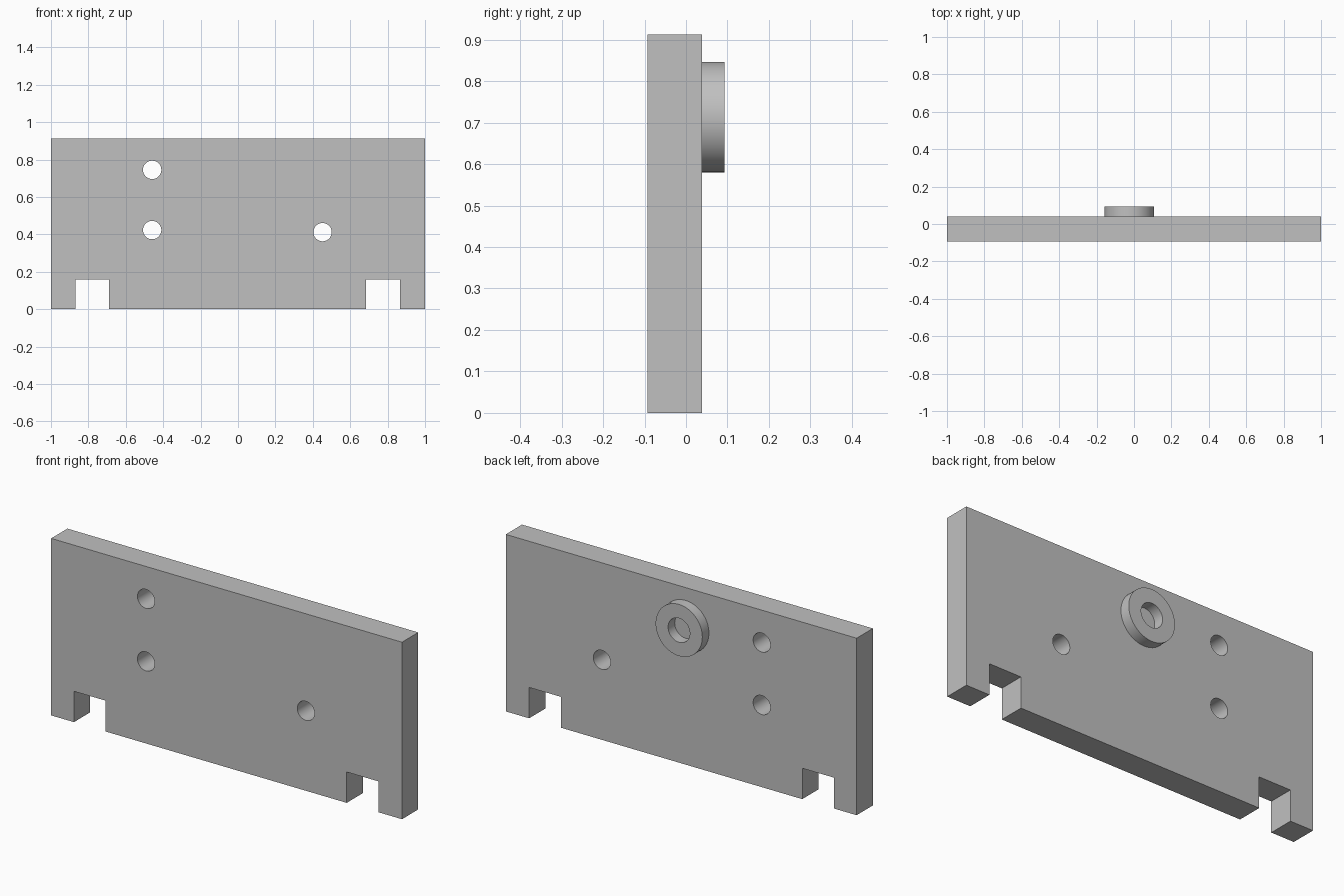
import bpy
import math

if "Cube" in bpy.data.objects:
    bpy.data.objects.remove(bpy.data.objects["Cube"], do_unlink=True)

WIDTH, HEIGHT = 2.0, 0.912
FRONT, BACK, BOSS_END = -0.093, 0.039, 0.093
BOSS_X, BOSS_Z = -0.025, 0.713

grey = bpy.data.materials.new("plain grey")
grey.use_nodes = True
grey.diffuse_color = (0.53, 0.53, 0.53, 1)
grey.node_tree.nodes["Principled BSDF"].inputs["Base Color"].default_value = grey.diffuse_color


def box(name, x0, x1, y0, y1, z0, z1):
    bpy.ops.mesh.primitive_cube_add(
        size=1, location=((x0 + x1) / 2, (y0 + y1) / 2, (z0 + z1) / 2))
    ob = bpy.context.object
    ob.name = name
    ob.scale = (x1 - x0, y1 - y0, z1 - z0)
    bpy.ops.object.transform_apply(location=True, rotation=True, scale=True)
    ob.data.materials.append(grey)
    return ob


def cylinder(name, x, z, radius, y0, y1):
    bpy.ops.mesh.primitive_cylinder_add(
        vertices=64, radius=radius, depth=y1 - y0,
        location=(x, (y0 + y1) / 2, z), rotation=(math.pi / 2, 0, 0))
    ob = bpy.context.object
    ob.name = name
    bpy.ops.object.transform_apply(location=True, rotation=True, scale=True)
    ob.data.materials.append(grey)
    return ob


def activate(ob):
    bpy.ops.object.select_all(action="DESELECT")
    ob.select_set(True)
    bpy.context.view_layer.objects.active = ob


def cut(target, cutter):
    cutter.hide_render = True
    activate(target)
    mod = target.modifiers.new("cut", "BOOLEAN")
    mod.operation = "DIFFERENCE"
    mod.solver = "EXACT"
    mod.object = cutter
    bpy.ops.object.modifier_apply(modifier=mod.name)
    bpy.data.objects.remove(cutter, do_unlink=True)


def smooth(ob):
    activate(ob)
    bpy.ops.object.shade_smooth_by_angle(angle=math.radians(30))


# Upright plate
plate = box("plate", -WIDTH / 2, WIDTH / 2, FRONT, BACK, 0, HEIGHT)

# Two notches in the bottom edge
for x0, x1 in ((-0.87, -0.69), (0.685, 0.867)):
    cut(plate, box("notch_cutter", x0, x1, -0.3, 0.3, -0.2, 0.159))

# Three through holes
for x, z in ((-0.459, 0.745), (-0.459, 0.423), (0.452, 0.412)):
    cut(plate, cylinder("hole_cutter", x, z, 0.049, -0.3, 0.3))
smooth(plate)

# Ring-shaped boss on the back, with the plate as the floor of its bore
boss = cylinder("boss_ring", BOSS_X, BOSS_Z, 0.133, BACK, BOSS_END)
cut(boss, cylinder("bore_cutter", BOSS_X, BOSS_Z, 0.062, -0.3, 0.3))
smooth(boss)
